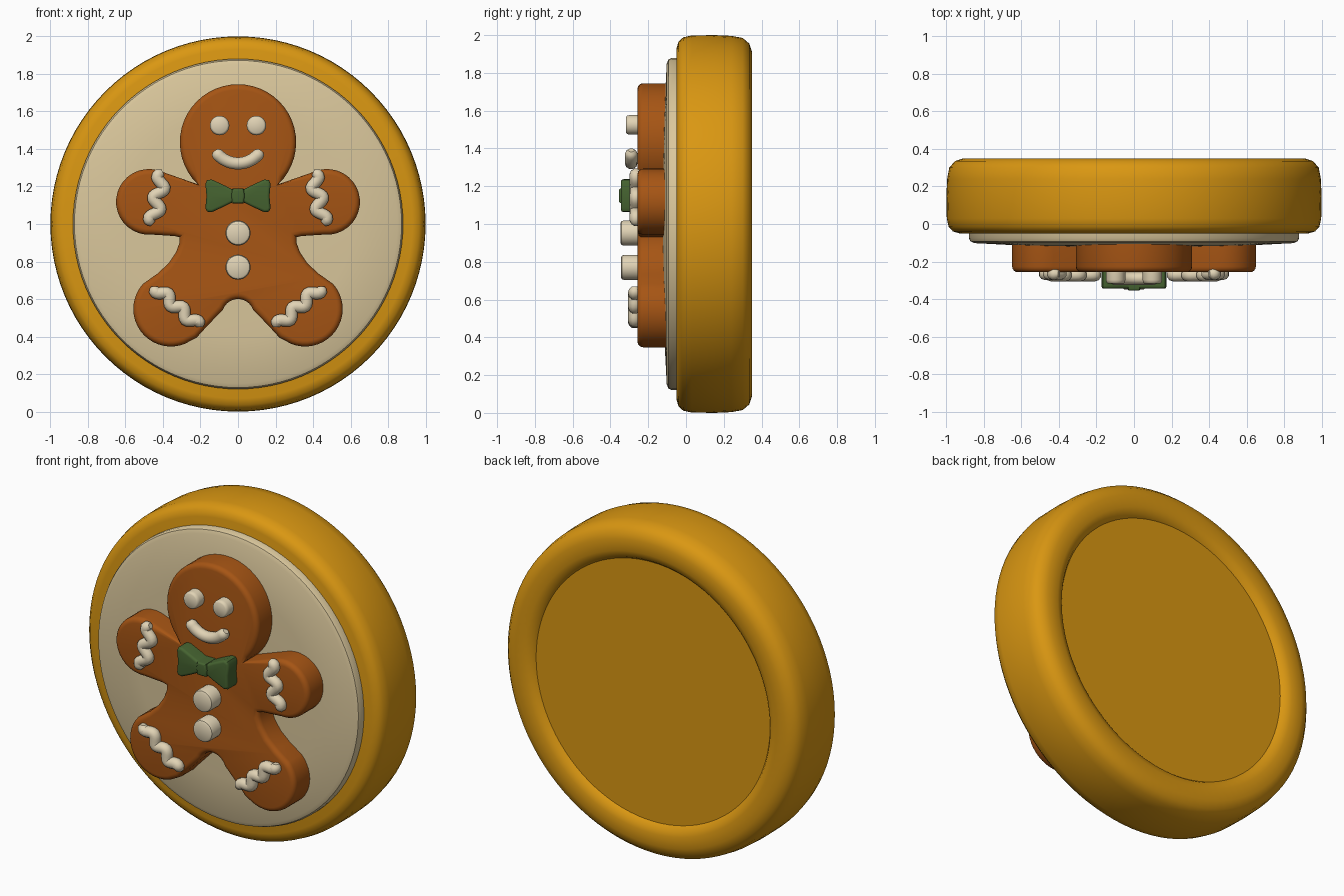
import bpy, bmesh
from math import sin, cos, pi, radians
from mathutils import Vector

if "Cube" in bpy.data.objects:
    bpy.data.objects.remove(bpy.data.objects["Cube"], do_unlink=True)


def material(name, rgb):
    m = bpy.data.materials.new(name)
    m.use_nodes = True
    m.diffuse_color = (*rgb, 1)
    node = next(n for n in m.node_tree.nodes if n.type == 'BSDF_PRINCIPLED')
    node.inputs["Base Color"].default_value = (*rgb, 1)
    node.inputs["Roughness"].default_value = 0.6
    return m


gold = material("golden rim", (0.70, 0.31, 0.006))
cream = material("cream frosting", (0.70, 0.57, 0.33))
icing = material("pale icing", (0.75, 0.65, 0.46))
ginger = material("gingerbread brown", (0.38, 0.09, 0.007))
green = material("bow green", (0.06, 0.125, 0.03))


def finish(name, mesh, mat, angle=40):
    mesh.materials.clear()
    mesh.materials.append(mat)
    mesh.shade_smooth()
    mesh.set_sharp_from_angle(angle=radians(angle))
    ob = bpy.data.objects.new(name, mesh)
    bpy.context.scene.collection.objects.link(ob)
    return ob


def from_bmesh(name, bm, mat):
    bmesh.ops.remove_doubles(bm, verts=bm.verts, dist=1e-5)
    bmesh.ops.recalc_face_normals(bm, faces=bm.faces)
    mesh = bpy.data.meshes.new(name)
    bm.to_mesh(mesh)
    bm.free()
    return finish(name, mesh, mat)


def lathe(name, profile, x, z, mat, steps):
    """Spin (radius, y) points around an axis along y."""
    bm = bmesh.new()
    verts = [bm.verts.new((x + r, y, z)) for r, y in profile]
    edges = [bm.edges.new(pair) for pair in zip(verts, verts[1:])]
    bmesh.ops.spin(bm, geom=verts + edges, cent=(x, 0, z), axis=(0, 1, 0),
                   angle=2 * pi, steps=steps)
    return from_bmesh(name, bm, mat)


def mirrored(half):
    return half + [(-x, z) for x, z in reversed(half) if x > 1e-4]


def inset(pts, d):
    """Move a clockwise outline inwards by d."""
    out = []
    for i, p in enumerate(pts):
        a, b, c = Vector(pts[i - 1]), Vector(p), Vector(pts[(i + 1) % len(pts)])
        e, f = (b - a).normalized(), (c - b).normalized()
        n, m = Vector((e.y, -e.x)), Vector((f.y, -f.x))
        out.append(b + (n + m) * d / max(0.6, 1 + n.dot(m)))
    return out


def slab(name, outline, back, front, bevel, mat):
    """Extruded outline with a rounded front edge."""
    bm = bmesh.new()
    rings = [[bm.verts.new((x, back, z)) for x, z in outline]]
    for k in range(5):
        a = k / 4 * pi / 2
        y = front + bevel * (1 - sin(a))
        rings.append([bm.verts.new((x, y, z))
                      for x, z in inset(outline, bevel * (1 - cos(a)))])
    n = len(outline)
    for lo, hi in zip(rings, rings[1:]):
        for i in range(n):
            j = (i + 1) % n
            bm.faces.new((lo[i], lo[j], hi[j], hi[i]))
    bm.faces.new(rings[0])
    bm.faces.new(rings[-1])
    return from_bmesh(name, bm, mat)


def tube(name, pts, y, radius, mat):
    """Round-ended piped line through (x, z) points."""
    cu = bpy.data.curves.new(name, 'CURVE')
    cu.dimensions = '3D'
    cu.bevel_depth = radius
    cu.bevel_resolution = 3
    cu.use_fill_caps = True
    sp = cu.splines.new('POLY')
    sp.points.add(len(pts) - 1)
    for i, (q, (x, z)) in enumerate(zip(sp.points, pts)):
        q.co = (x, y, z, 1)
        q.radius = (0.5, 0.85, 1)[min(i, len(pts) - 1 - i, 2)]
    temp = bpy.data.objects.new(name + "_path", cu)
    mesh = bpy.data.meshes.new_from_object(temp)
    bpy.data.objects.remove(temp, do_unlink=True)
    return finish(name, mesh, mat, 60)


def arc(cx, cz, r, a0, a1, n=18):
    angles = [radians(a0 + (a1 - a0) * i / n) for i in range(n + 1)]
    return [(cx + r * cos(a), cz + r * sin(a)) for a in angles]


def wave(start, end, cycles, amp, n=36):
    a, b = Vector(start), Vector(end)
    d = (b - a).normalized()
    side = Vector((-d.y, d.x))
    return [tuple(a.lerp(b, i / n) + side * amp * sin(2 * pi * cycles * i / n))
            for i in range(n + 1)]


# Thick golden disc with a shallow recess in the back
lathe("golden_disc", [
    (0, .315), (.785, .315), (.80, .335), (.84, .35), (.91, .35), (.955, .335),
    (.985, .30), (.996, .24), (1, .15), (.998, .03), (.988, -.015),
    (.965, -.04), (.93, -.05), (0, -.05)], 0, 1, gold, 96)

# Slightly domed frosting layer
lathe("frosting_disc", [(.88, -.03), (.88, -.075), (.872, -.092), (.85, -.102),
                        (.6, -.115), (.3, -.122), (0, -.122)], 0, 1, cream, 96)

# Gingerbread figure: head, arm, waist, foot and crotch of one half, mirrored
half = (arc(0, 1.435, .31, 90, -46)
        + arc(.475, 1.118, .175, 105, -95)
        + [(.34, .936), (.312, .93), (.312, .90), (.33, .85), (.37, .79), (.43, .735)]
        + arc(.358, .547, .2, 42, -112)
        + [(.22, .395), (.17, .45)]
        + arc(0, .515, .085, 20, 90, 8))
slab("gingerbread_body", mirrored(half), -.09, -.257, .03, ginger)

# Bow tie
bow = [(0, 1.183), (.035, 1.187), (.07, 1.205), (.14, 1.237), (.165, 1.234),
       (.174, 1.215), (.168, 1.15), (.174, 1.085), (.165, 1.066), (.14, 1.063),
       (.07, 1.095), (.035, 1.113), (0, 1.116)]
slab("bow_tie", mirrored(bow)[:-1] if bow[-1][0] > 0 else mirrored(bow),
     -.24, -.345, .015, green)
slab("bow_knot", mirrored([(.03, 1.188), (.036, 1.15), (.03, 1.11)]),
     -.24, -.355, .012, green)


# Eyes and buttons
def dot(name, x, z, r, front):
    lathe(name, [(r, -.23), (r, front + .02), (r * .93, front + .006),
                 (r * .78, front), (0, front)], x, z, icing, 32)


for side, s in (("left", 1), ("right", -1)):
    dot(side + "_eye", s * .098, 1.525, .052, -.318)
    # Piped icing on the arms and legs
    tube(side + "_arm_icing",
         [(s * x, z) for x, z in wave((.40, 1.275), (.455, 1.0), 2.5, .026)],
         -.266, .033, icing)
    tube(side + "_leg_icing",
         [(s * x, z) for x, z in wave((.445, .668), (.205, .45), 3, .02)],
         -.272, .034, icing)
dot("upper_button", 0, .952, .067, -.348)
dot("lower_button", 0, .77, .067, -.345)

# Smiling mouth
tube("mouth", arc(0, 1.468, .145, 212, 328, 24), -.29, .034, icing)
